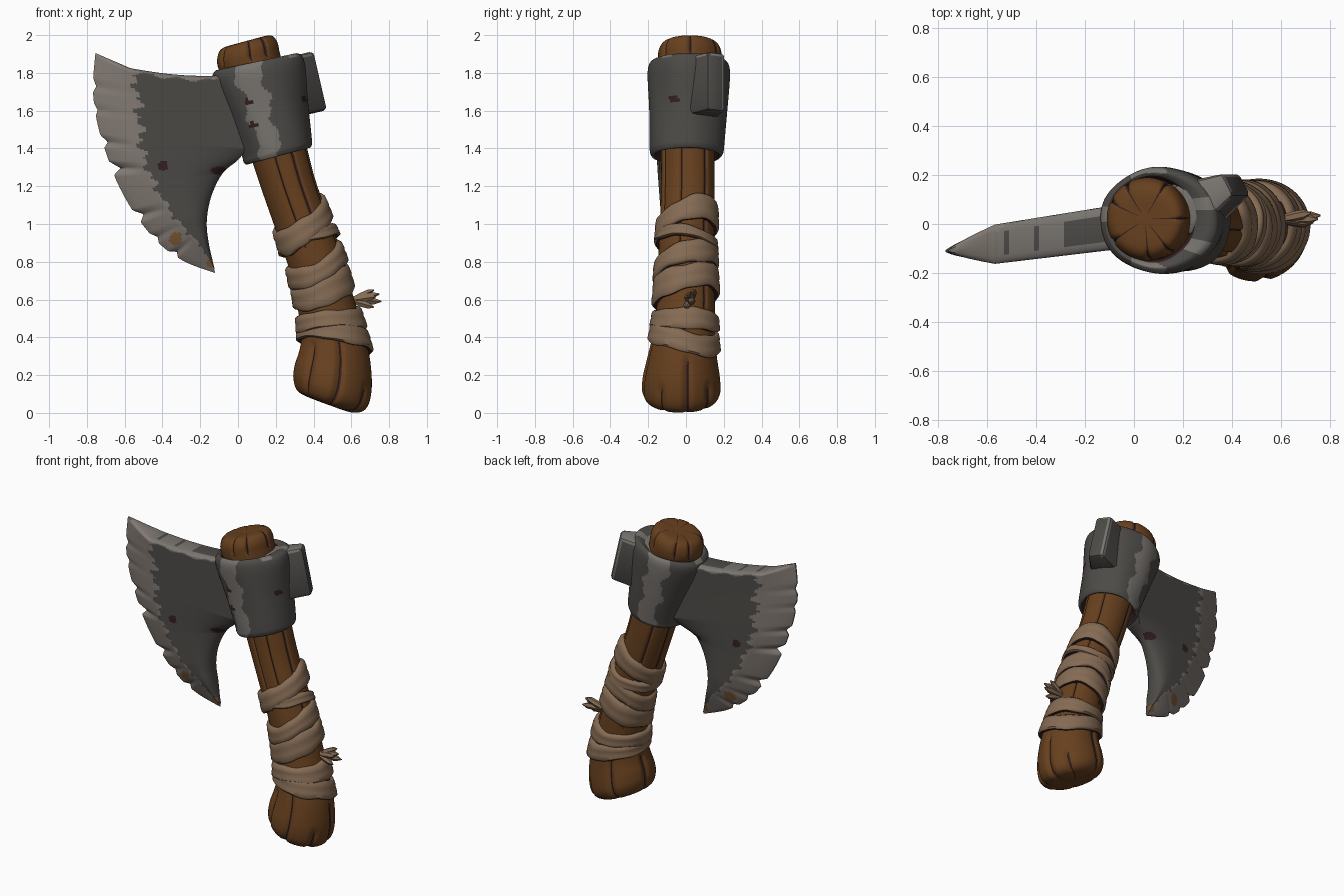
import bpy, bmesh, math
from mathutils import Vector, Matrix

if "Cube" in bpy.data.objects:
    bpy.data.objects.remove(bpy.data.objects["Cube"])

def mat(name, r, g, b):
    m = bpy.data.materials.new(name)
    m.diffuse_color = (r, g, b, 1)
    m.use_nodes = True
    m.node_tree.nodes["Principled BSDF"].inputs["Base Color"].default_value = m.diffuse_color
    return m

STEEL = mat("dark steel", 0.074, 0.069, 0.063)
WORN = mat("worn steel", 0.19, 0.175, 0.16)
EDGE = mat("blade edge", 0.225, 0.195, 0.172)
WOOD = mat("brown wood", 0.135, 0.051, 0.013)
CRACK = mat("dark crack", 0.035, 0.014, 0.016)
CLOTH = mat("tan cloth", 0.235, 0.147, 0.088)
RUST = mat("rust", 0.22, 0.11, 0.04)

def make(name, verts, faces, idx, mats, angle=40):
    me = bpy.data.meshes.new(name)
    me.from_pydata([tuple(v) for v in verts], [], faces)
    for m in mats:
        me.materials.append(m)
    for p, k in zip(me.polygons, idx):
        p.material_index = k
    bm = bmesh.new()
    bm.from_mesh(me)
    bmesh.ops.recalc_face_normals(bm, faces=bm.faces[:])
    bm.to_mesh(me)
    bm.free()
    ob = bpy.data.objects.new(name, me)
    bpy.context.collection.objects.link(ob)
    bpy.ops.object.select_all(action='DESELECT')
    ob.select_set(True)
    bpy.context.view_layer.objects.active = ob
    bpy.ops.object.shade_smooth_by_angle(angle=math.radians(angle))
    return ob

def catmull(pts, sub):
    """Smooth curve through tuples of any length."""
    out, n = [], len(pts)
    for i in range(n - 1):
        p0, p1, p2, p3 = pts[max(i - 1, 0)], pts[i], pts[i + 1], pts[min(i + 2, n - 1)]
        for s in range(sub):
            t = s / sub
            out.append(tuple(0.5 * (2 * b + (c - a) * t + (2 * a - 5 * b + 4 * c - d) * t * t
                       + (3 * b - a - 3 * c + d) * t ** 3) for a, b, c, d in zip(p0, p1, p2, p3)))
    return out + [tuple(pts[-1])]

def ring_point(r, a, scale=1.0, lift=0.0):
    """Point on a tilted ellipse ring (cx, cz, rx, ry, tilt, cy)."""
    cx, cz, rx, ry, tilt, cy = r
    d, t = (rx * scale + lift) * math.cos(a), math.radians(tilt)
    return Vector((cx + d * math.cos(t), cy + (ry * scale + lift) * math.sin(a), cz + d * math.sin(t)))

def loft(name, rings, mats, rule, scale, closed=False, N=120):
    verts = [ring_point(r, 2 * math.pi * j / N, scale(j, r[1])) for r in rings for j in range(N)]
    faces, idx, R = [], [], len(rings)
    for i in range(R if closed else R - 1):
        k = (i + 1) % R
        for j in range(N):
            q = (j + 1) % N
            faces.append((i * N + j, i * N + q, k * N + q, k * N + j))
            idx.append(rule(i, j, verts[i * N + j]))
    if not closed:
        faces += [tuple(range(N)), tuple(range((R - 1) * N, R * N))]
        idx += [0, 0]
    return make(name, verts, faces, idx, mats)

# Handle: bent shaft with a few carved cracks and a lobed foot
handle_keys = [
    (0.045, 1.968, 0.03, 0.03, 15, 0.02), (0.045, 1.965, 0.13, 0.125, 15, 0.02),
    (0.05, 1.925, 0.163, 0.163, 14, 0.02), (0.06, 1.86, 0.168, 0.168, 13, 0.02),
    (0.10, 1.75, 0.155, 0.155, 13, 0.015), (0.21, 1.40, 0.15, 0.142, 15, 0.01),
    (0.27, 1.20, 0.143, 0.142, 17, 0.01), (0.34, 1.0, 0.143, 0.143, 15, 0.005),
    (0.41, 0.80, 0.145, 0.147, 14, 0), (0.46, 0.60, 0.15, 0.152, 10, 0),
    (0.50, 0.42, 0.165, 0.165, 3, -0.01), (0.512, 0.30, 0.19, 0.183, -8, -0.02),
    (0.503, 0.18, 0.215, 0.205, -19, -0.025), (0.484, 0.10, 0.207, 0.203, -23, -0.025),
    (0.462, 0.056, 0.15, 0.155, -21, -0.025), (0.458, 0.05, 0.03, 0.03, -20, -0.025)]
handle_rings = catmull(handle_keys, 5)
grooves = [(-102, .9, 1.5), (-63, 1.0, 1.45), (-15, .8, 1.5), (42, .5, 1.5), (120, .6, 1.5), (168, .9, 1.5),
           (-128, 0, .36), (-82, 0, .4), (-33, 0, .18), (8, 0, .3), (45, 0, .2), (105, 0, .36), (172, 0, .33)]
grooves += [(a * 51 + (a % 3) * 9, 1.87, 2.1) for a in range(7)]

def groove_scale(j, z):
    s = 1.0
    for deg, lo, hi in grooves:
        if lo <= z <= hi:
            d = abs((j - round(deg / 3) + 60) % 120 - 60)
            s -= 0.075 * max(0, 1 - d / (3 if z < 0.5 else 1.6))
    return s

def groove_mat(i, j, p):
    z = handle_rings[i][1]
    return int(any(lo <= z <= hi and (j - round(d / 3)) % 120 == 0 for d, lo, hi in grooves))

loft("handle", handle_rings, [WOOD, CRACK], groove_mat, groove_scale)

# Collar: thick tapered ring round the handle, worn stripe front and back, dark nicks
collar_keys = [
    (0.072, 1.80, 0.165, 0.165, 12, 0.02), (0.076, 1.84, 0.177, 0.176, 12, 0.02),
    (0.098, 1.857, 0.225, 0.198, 12, 0.016), (0.11, 1.80, 0.25, 0.217, 12, 0.015),
    (0.157, 1.60, 0.217, 0.208, 13, 0.012), (0.203, 1.42, 0.192, 0.198, 15, 0.005),
    (0.211, 1.375, 0.187, 0.192, 15, 0.004), (0.214, 1.36, 0.17, 0.174, 15, 0.004),
    (0.208, 1.40, 0.146, 0.14, 15, 0.008)]

def collar_mat(i, j, p):
    if i < 12 or i >= 84:
        return 2
    a = math.radians(j * 2 + 1)
    if p.y < 0 and (math.hypot(p.x - .05, (p.z - 1.655) * 1.6) < .024 or math.hypot(p.x - .075, (p.z - 1.53) * 1.5) < .026):
        return 2
    if p.x > 0.2 and math.hypot(p.y + .065, (p.z - 1.67) * 2.6) < .035:
        return 2
    n = 0.07 * math.sin(p.z * 31) + 0.04 * math.sin(p.z * 67 + 1)
    if -0.48 + n < math.cos(a) < 0.08 + n:
        return 1
    return int(i < 30 and math.sin(j * 0.165) > 0.75)

loft("axe_collar", catmull(collar_keys, 12), [STEEL, WORN, CRACK], collar_mat,
     lambda j, z: 1 + 0.008 * math.sin(j * 0.21 + z * 9), closed=True, N=180)

# Blade: loft from chipped cutting edge, over the bevel line, to the inner curve
SUB = 22
E = catmull([(-.755, 1.905), (-.768, 1.72), (-.748, 1.55), (-.70, 1.38), (-.63, 1.2), (-.53, 1.03),
             (-.41, .89), (-.28, .80), (-.12, .74)], SUB)
B = catmull([(-.57, 1.825), (-.54, 1.68), (-.53, 1.52), (-.51, 1.36), (-.45, 1.22), (-.37, 1.08),
             (-.28, .97), (-.2, .89), (-.13, .77)], SUB)
I = catmull([(0, 1.79), (.03, 1.6), (.05, 1.44), (.01, 1.35), (-.08, 1.27), (-.14, 1.15),
             (-.165, 1.02), (-.155, .9), (-.122, .755)], SUB)
chips = [(14, .018), (25, .015), (40, .03), (52, .05), (74, .04), (86, .02), (98, .025)]
M, NB, NI = len(E), 10, 28
C = NB + NI + 1
verts = []
for side in (-1, 1):
    for i in range(M):
        t = i / (M - 1)
        e, b, n = Vector(E[i]), Vector(B[i]), Vector(I[i])
        d = b - e
        h_b = min(0.08, 0.5 * d.length)
        e += d.normalized() * min(d.length * .4, sum(a * max(0, 1 - abs(120 * t - k) / 3) for k, a in chips))
        low = min(1, max(0, (t - 0.3) / 0.2))
        for j in range(C):
            if j <= NB:
                k = j / NB
                p, h = e.lerp(b, k), 0.004 + (h_b - 0.004) * k ** 0.8
            else:
                k = (j - NB) / NI
                p = b.lerp(n, k)
                p.y -= 0.02 * math.sin(math.pi * k) * max(0, 1 - 4 * t)
                h = h_b + 0.012 * k * (1 - low)
                # rounded lower inner rim
                r = max(0, (k - 0.4) / 0.6)
                h *= 1 - low * (1 - math.sqrt(max(0, 1 - 0.95 * r * r)))
            h *= (0.6, 0.78, 0.89, 0.96)[i] if i < 4 else 1
            verts.append((p.x, -0.01 + 0.14 * (p.x + 0.05) + side * h, p.y))

def vid(s, i, j):
    return (s * M + i) * C + j

def blade_mat(i, j, s):
    x, y, z = verts[vid(0, i, j)]
    if math.hypot(x + 0.34, (z - 0.92)) < 0.035 or math.hypot(x + 0.15, z - 0.79) < 0.022:
        return 3
    if math.hypot(x + 0.405, z - 1.31) < 0.026 or math.hypot((x + 0.105) / 2, z - 1.285) < 0.022:
        return 2
    if j < NB + 0.9 * math.sin(i * 0.31) + 0.9 * math.sin(i * 0.73 + s):
        return 1
    if i < 4 + 2 * math.sin(j * 0.8) and x < -0.12:
        return 4
    return 0

faces, idx = [], []
for i in range(M - 1):
    for j in range(C - 1):
        for s in (0, 1):
            faces.append((vid(s, i, j), vid(s, i, j + 1), vid(s, i + 1, j + 1), vid(s, i + 1, j)))
            idx.append(blade_mat(i, j, s))
    for j in (0, C - 1):
        faces.append((vid(0, i, j), vid(0, i + 1, j), vid(1, i + 1, j), vid(1, i, j)))
        idx.append(1 if j == 0 else 0)
for i in (0, M - 1):
    for j in range(C - 1):
        faces.append((vid(0, i, j), vid(0, i, j + 1), vid(1, i, j + 1), vid(1, i, j)))
        x = verts[vid(0, i, j)][0]
        idx.append(1 if j < NB else 4 if x < -0.3 and j % 6 else 0)
make("axe_blade", verts, faces, idx, [STEEL, EDGE, CRACK, RUST, WORN], 45)

# Lug: bevelled block on the back of the collar, flaring where it joins
bm = bmesh.new()
bmesh.ops.create_cube(bm, size=1, matrix=Matrix.Diagonal((0.25, 0.11, 0.32, 1)))
bmesh.ops.bevel(bm, geom=bm.edges[:], offset=0.022, segments=2, affect='EDGES', profile=0.5)
bm.normal_update()
lug_idx = [int(f.normal.z > 0.35 or (f.normal.x > .2 and f.normal.y > .2)) for f in bm.faces]
for v in bm.verts:
    if v.co.x < 0:
        v.co.y *= 2.1
xf = Matrix.Translation((0.31, 0.103, 1.73)) @ Matrix.Rotation(math.radians(-13), 4, 'Y') \
    @ Matrix.Rotation(math.radians(28), 4, 'Z')
bm.verts.index_update()
make("back_lug", [xf @ v.co for v in bm.verts], [tuple(v.index for v in f.verts) for f in bm.faces],
     lug_idx, [STEEL, WORN])
bm.free()

# Cloth wraps: uneven slanted bands that follow the handle surface
def handle_at(z):
    for a, b in zip(handle_rings, handle_rings[1:]):
        if b[1] <= z <= a[1]:
            k = (a[1] - z) / max(a[1] - b[1], 1e-6)
            return tuple(p + (q - p) * k for p, q in zip(a, b))
    return handle_rings[-1]

profile = [(-1, -.01), (-1, .016), (-.8, .027), (-.3, .027), (.1, .023), (.3, .026), (.8, .022), (1, .01), (1, -.01)]

def wrap(name, z, kx, ky, half, seed, N=72):
    verts, faces, idx, P = [], [], [], len(profile)
    for j in range(N):
        a = 2 * math.pi * j / N
        mid = z + kx * math.cos(a) + ky * math.sin(a) + 0.005 * math.sin(3 * a + seed)
        w = half * (1 + 0.1 * math.sin(2 * a + seed * 2) + 0.05 * math.sin(7 * a + seed))
        for u, lift in profile:
            verts.append(ring_point(handle_at(mid + u * w), a, 1, lift + 0.003 * math.sin(2 * a + seed)))
    for j in range(N):
        q = (j + 1) % N
        for k in range(P):
            m = (k + 1) % P
            faces.append((j * P + k, j * P + m, q * P + m, q * P + k))
            idx.append(1 if k == 0 else 0)
    make(name, verts, faces, idx, [CLOTH, CRACK], 50)

for n, b in enumerate([(.995, .05, .035, .06), (.915, .01, -.025, .03), (.785, .035, .04, .055),
                       (.665, .03, .03, .066), (.485, 0, -.01, .048), (.405, -.025, -.035, .048)]):
    wrap("cloth_wrap_%d" % (n + 1), *b, seed=n * 1.7)

# Frayed knot: small fan of tapered cloth strands
verts, faces = [], []
for ty, tz, ln in [(0, .03, .15), (.025, .05, .12), (-.02, -.04, .12), (.015, -.01, .16), (-.015, .015, .13)]:
    base, tip = Vector((.6, .02, .595)), Vector((.6 + ln, .02 + ty, .6 + tz))
    for k, r in ((0, .016), (.4, .022), (.75, .02), (1, .003)):
        c, o = base.lerp(tip, k), len(verts)
        verts += [c + Vector((0, r * math.cos(q), r * math.sin(q))) for q in [math.pi * i / 3 for i in range(6)]]
        if k:
            faces += [(o - 6 + i, o - 6 + (i + 1) % 6, o + (i + 1) % 6, o + i) for i in range(6)]
    faces.append(tuple(range(len(verts) - 6, len(verts))))
make("frayed_knot", verts, faces, [0] * len(faces), [CLOTH])
